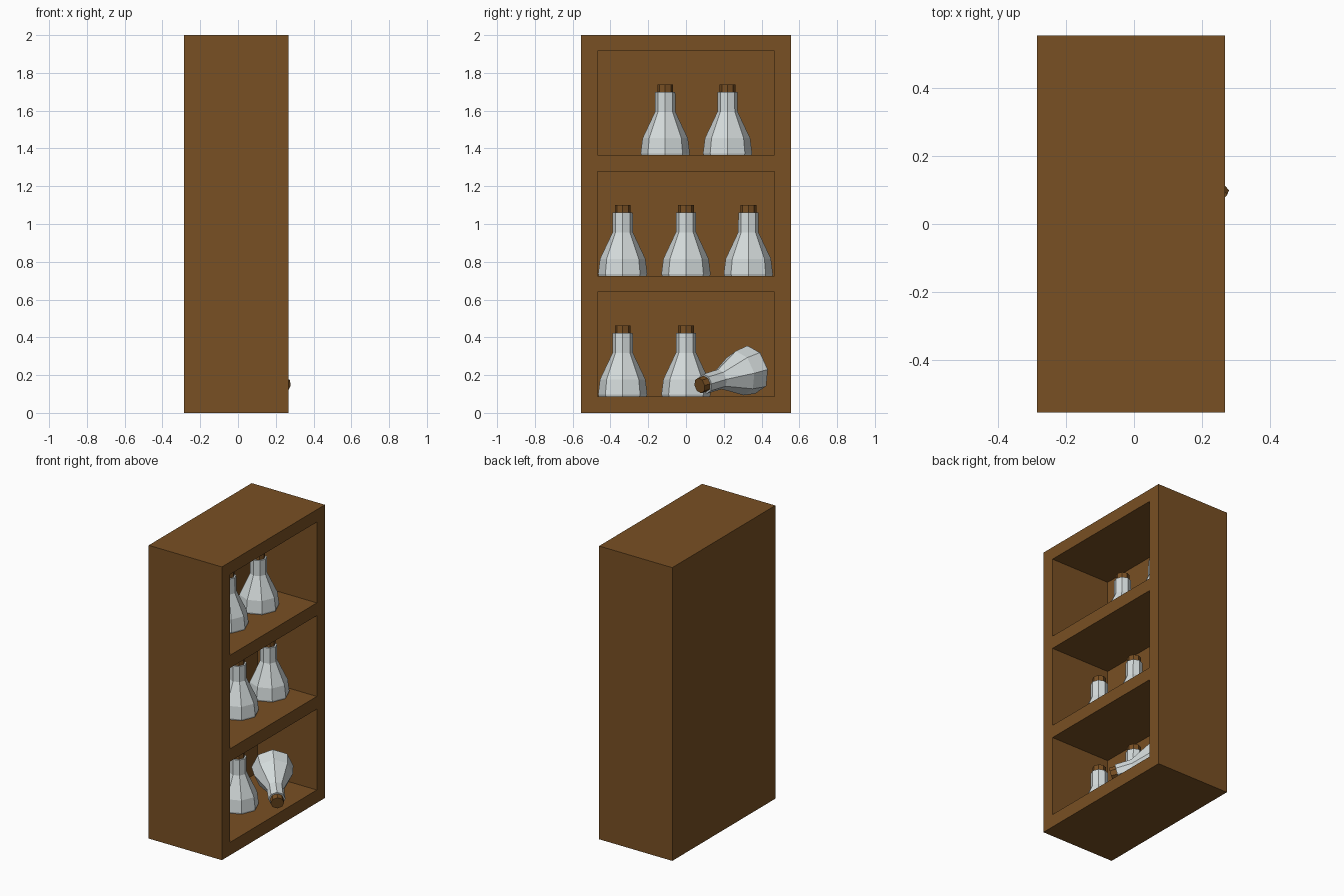
import bpy
from math import radians, cos, sin, pi
from mathutils import Vector, Matrix

if "Cube" in bpy.data.objects:
    bpy.data.objects.remove(bpy.data.objects["Cube"])


def material(name, rgb):
    m = bpy.data.materials.new(name)
    m.diffuse_color = (*rgb, 1)
    m.use_nodes = True
    m.node_tree.nodes["Principled BSDF"].inputs["Base Color"].default_value = m.diffuse_color
    return m


WOOD = material("wood", (0.19, 0.08, 0.017))
CORK = material("cork", (0.19, 0.08, 0.017))
GLASS = material("glass", (0.66, 0.71, 0.71))


def box(name, lo, hi):
    lo, hi = Vector(lo), Vector(hi)
    bpy.ops.mesh.primitive_cube_add(size=1, location=(lo + hi) / 2)
    ob = bpy.context.object
    ob.name = name
    ob.scale = hi - lo
    bpy.ops.object.transform_apply(location=False, rotation=False, scale=True)
    return ob


def lathe(name, profile, mat, matrix, sides=8):
    """Flat-faced solid turned around z from (radius, height) pairs."""
    verts, faces = [], []
    for r, z in profile:
        for i in range(sides):
            a = 2 * pi * i / sides
            verts.append((r * cos(a), r * sin(a), z))
    for k in range(len(profile) - 1):
        for i in range(sides):
            j = (i + 1) % sides
            b = k * sides
            faces.append((b + i, b + j, b + sides + j, b + sides + i))
    faces.append(tuple(reversed(range(sides))))
    faces.append(tuple(range(len(verts) - sides, len(verts))))
    me = bpy.data.meshes.new(name)
    me.from_pydata(verts, [], faces)
    me.materials.append(mat)
    ob = bpy.data.objects.new(name, me)
    ob.matrix_world = matrix
    bpy.context.collection.objects.link(ob)
    return ob


# Cabinet: solid block with three compartments cut into its +x side
SHELVES = (0.088, 0.726, 1.364)
cabinet = box("cabinet", (-0.285, -0.555, 0), (0.267, 0.555, 2))
cabinet.data.materials.append(WOOD)
for z in SHELVES:
    cutter = box("compartment_cutter", (-0.18, -0.468, z), (0.4, 0.468, z + 0.551))
    cutter.hide_render = True
    mod = cabinet.modifiers.new("compartment", 'BOOLEAN')
    mod.operation = 'DIFFERENCE'
    mod.solver = 'EXACT'
    mod.object = cutter
    bpy.context.view_layer.objects.active = cabinet
    bpy.ops.object.modifier_apply(modifier=mod.name)
    bpy.data.objects.remove(cutter)

# Bottles: eight-sided body with a cork in the neck
BODY = [(0.127, 0), (0.13, 0.01), (0.12, 0.09), (0.054, 0.23), (0.053, 0.335)]
STOPPER = [(0.042, 0.30), (0.042, 0.375)]


def bottle(name, matrix):
    lathe(name + "_body", BODY, GLASS, matrix)
    lathe(name + "_cork", STOPPER, CORK, matrix)


ROWS = ((-0.335, 0.0), (-0.335, 0.0, 0.33), (-0.11, 0.22))
for r, (z, row) in enumerate(zip(SHELVES, ROWS)):
    for c, y in enumerate(row):
        bottle(f"bottle_{r}_{c}", Matrix.Translation((0, y, z)))

# Fallen bottle: lies on the lowest shelf with its cork poking out
tip = Vector((0.247, 0.072, 0.145))
tilt, turn = radians(90 + 13.2), radians(-50)
rot = Matrix.Rotation(turn, 4, 'Z') @ Matrix.Rotation(tilt, 4, 'Y')
base = tip - rot @ Vector((0, 0, 0.375))
bottle("fallen_bottle", Matrix.Translation(base) @ rot)
